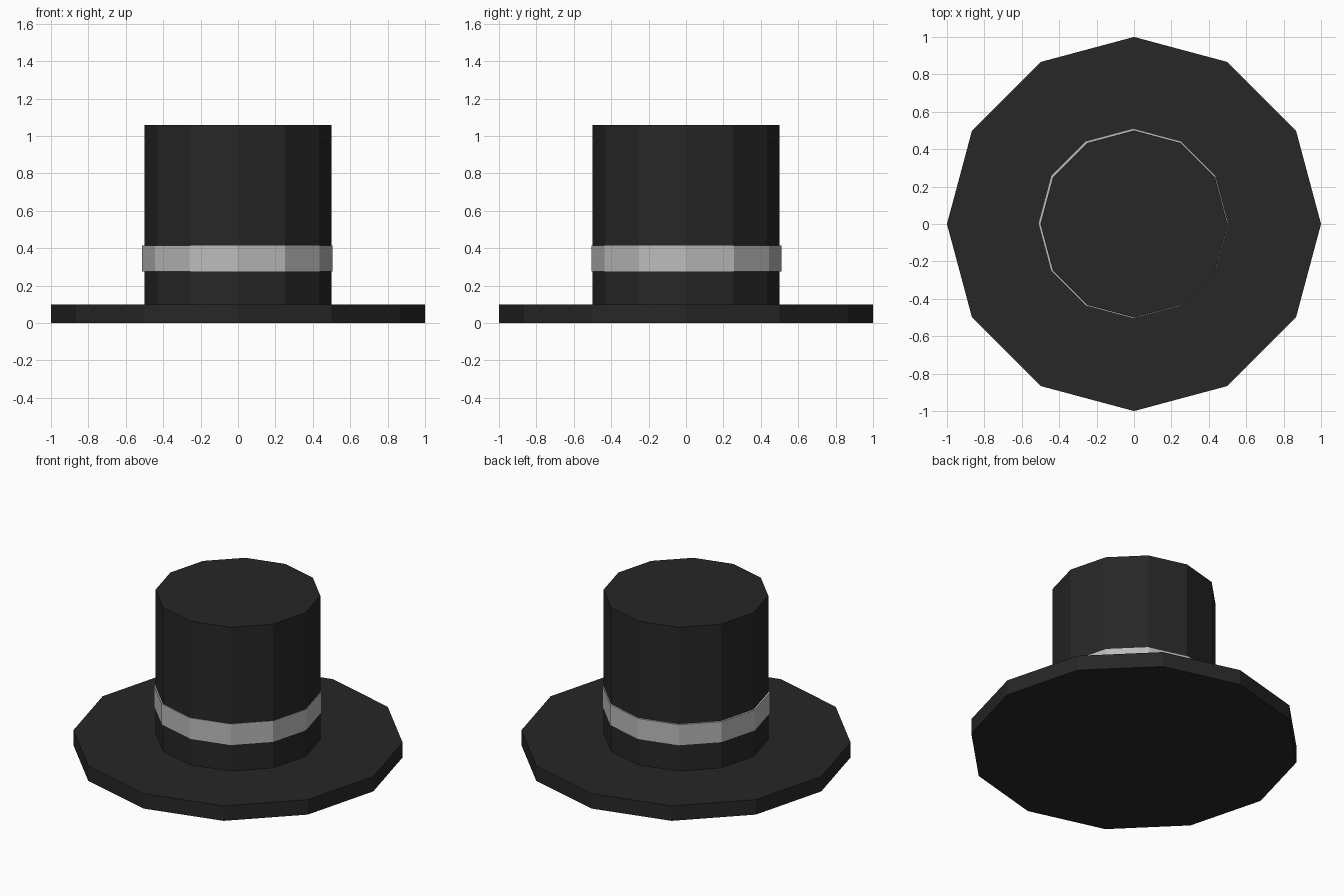
import bpy
import bmesh
from math import radians

if "Cube" in bpy.data.objects:
    bpy.data.objects.remove(bpy.data.objects["Cube"])

SIDES = 12


def material(name, value):
    mat = bpy.data.materials.new(name)
    mat.diffuse_color = (value, value, value, 1)
    mat.use_nodes = True
    mat.node_tree.nodes["Principled BSDF"].inputs["Base Color"].default_value = mat.diffuse_color
    return mat


def lathe(name, profile, mat, x=0, y=0):
    """Revolve an (radius, z) profile into a flat-shaded, capped solid."""
    bm = bmesh.new()
    verts = [bm.verts.new((r, 0, z)) for r, z in profile]
    edges = [bm.edges.new(pair) for pair in zip(verts, verts[1:])]
    bmesh.ops.spin(bm, geom=verts + edges, cent=(0, 0, 0), axis=(0, 0, 1),
                   angle=radians(360), steps=SIDES, use_duplicate=False)
    bmesh.ops.remove_doubles(bm, verts=bm.verts, dist=1e-4)
    bmesh.ops.holes_fill(bm, edges=[e for e in bm.edges if e.is_boundary], sides=0)
    bmesh.ops.recalc_face_normals(bm, faces=bm.faces)
    mesh = bpy.data.meshes.new(name)
    bm.to_mesh(mesh)
    bm.free()
    mesh.materials.append(mat)
    obj = bpy.data.objects.new(name, mesh)
    obj.location = (x, y, 0)
    bpy.context.collection.objects.link(obj)
    return obj


felt = material("black_felt", 0.02)
ribbon = material("grey_ribbon", 0.5)

# Brim and crown as one stepped body
lathe("hat_body", [(1, 0), (1, 0.1), (0.5, 0.1), (0.5, 1.06)], felt)

# Ribbon band, slightly off-centre around the crown
lathe("hat_band", [(0.508, 0.275), (0.508, 0.415)], ribbon, x=-0.004, y=0.003)
